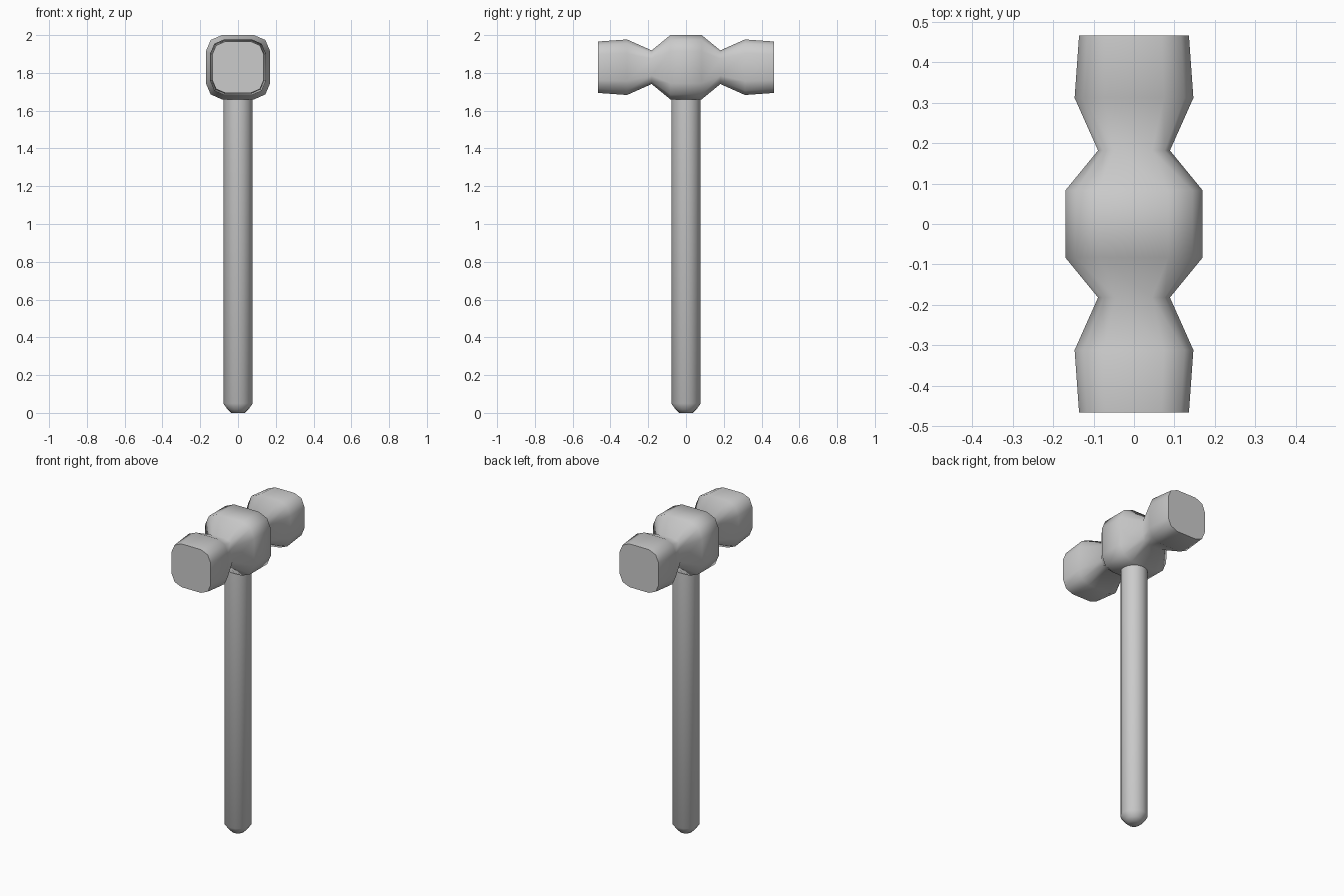
import bpy, bmesh, math
from mathutils import Vector

if "Cube" in bpy.data.objects:
    bpy.data.objects.remove(bpy.data.objects["Cube"])


def loft(name, rings):
    """Skin a list of equal-length point rings and cap both ends."""
    bm = bmesh.new()
    loops = [[bm.verts.new(p) for p in ring] for ring in rings]
    for a, b in zip(loops, loops[1:]):
        for i in range(len(a)):
            j = (i + 1) % len(a)
            bm.faces.new((a[i], a[j], b[j], b[i]))
    bm.faces.new(loops[0])
    bm.faces.new(loops[-1])
    bmesh.ops.recalc_face_normals(bm, faces=bm.faces[:])
    mesh = bpy.data.meshes.new(name)
    bm.to_mesh(mesh)
    bm.free()
    obj = bpy.data.objects.new(name, mesh)
    bpy.context.collection.objects.link(obj)
    bpy.ops.object.select_all(action='DESELECT')
    obj.select_set(True)
    bpy.context.view_layer.objects.active = obj
    bpy.ops.object.shade_smooth_by_angle(angle=math.radians(72))
    return obj


# Hammer head: rounded-square section swept along y, symmetric profile
corner = [(1, -0.5), (1, 0.5), (0.85, 0.85)]
section = []
for k in range(4):
    c, s = round(math.cos(k * math.pi / 2)), round(math.sin(k * math.pi / 2))
    section += [(c * x - s * z, s * x + c * z) for x, z in corner]

half = [(0.083, 0.17), (0.182, 0.089), (0.312, 0.147), (0.466, 0.136)]
profile = [(-y, r) for y, r in reversed(half)] + half
loft("hammer_head", [[Vector((x * r, y, 1.83 + z * r)) for x, z in section]
                     for y, r in profile])

# Handle: round shaft with a rounded butt, top sunk into the head
SIDES = 16
shaft = [(0.0, 0.035), (0.018, 0.055), (0.05, 0.078), (1.75, 0.078)]
loft("handle", [[Vector((r * math.cos(2 * math.pi * i / SIDES),
                         r * math.sin(2 * math.pi * i / SIDES), z))
                 for i in range(SIDES)] for z, r in shaft])
